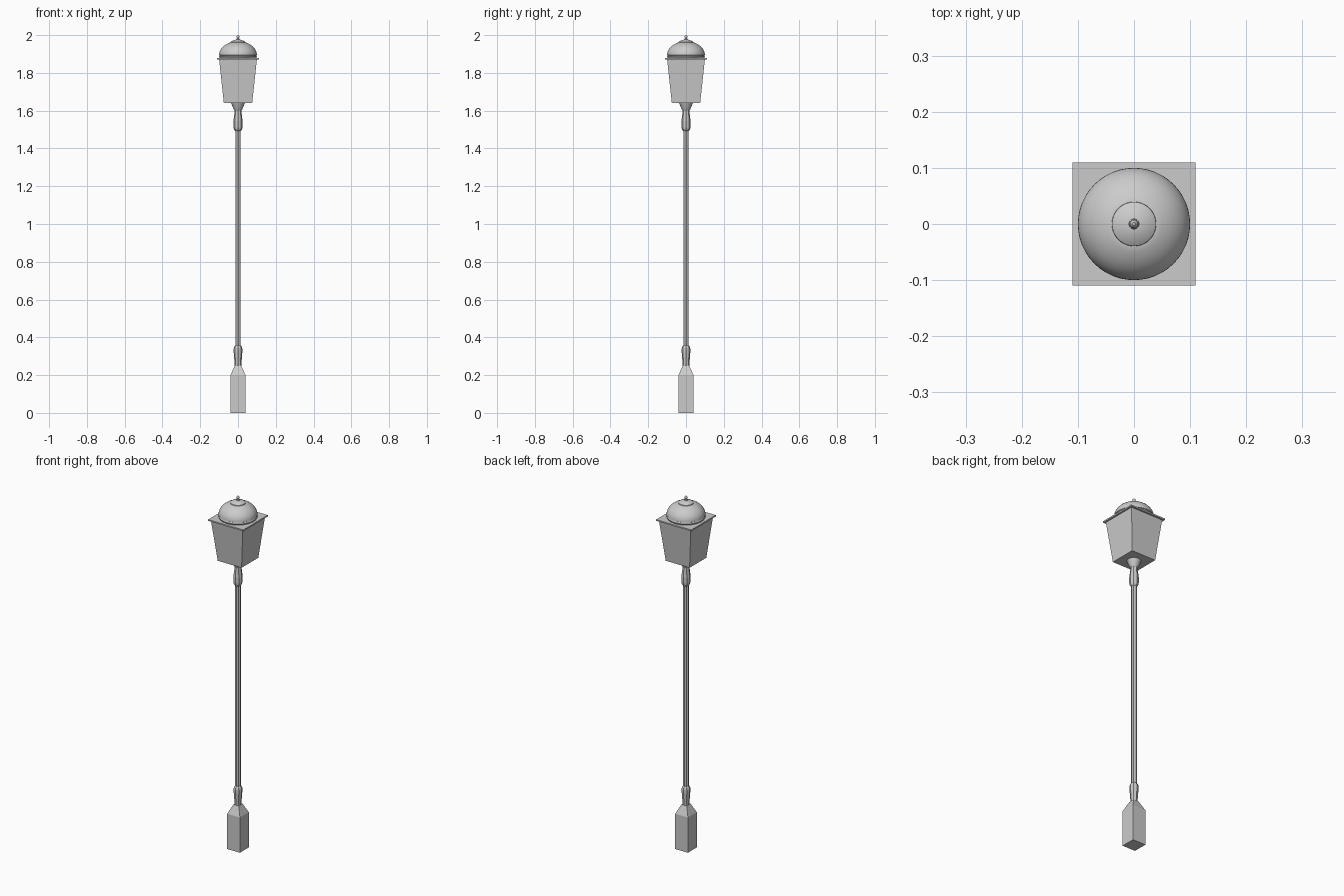
import bpy, bmesh, math

if "Cube" in bpy.data.objects:
    bpy.data.objects.remove(bpy.data.objects["Cube"])


def loft(name, rings, smooth=None):
    """Skin a stack of equal-length rings of points, capping both ends."""
    bm = bmesh.new()
    vr = [[bm.verts.new(p) for p in ring] for ring in rings]
    n = len(vr[0])
    for a, b in zip(vr, vr[1:]):
        for i in range(n):
            j = (i + 1) % n
            bm.faces.new((a[i], a[j], b[j], b[i]))
    bm.faces.new(vr[0][::-1])
    bm.faces.new(vr[-1])
    mesh = bpy.data.meshes.new(name)
    bm.to_mesh(mesh)
    bm.free()
    ob = bpy.data.objects.new(name, mesh)
    bpy.context.collection.objects.link(ob)
    if smooth:
        bpy.ops.object.select_all(action='DESELECT')
        ob.select_set(True)
        bpy.context.view_layer.objects.active = ob
        bpy.ops.object.shade_smooth_by_angle(angle=math.radians(smooth))
    return ob


def square(h, z):
    return [(-h, -h, z), (h, -h, z), (h, h, z), (-h, h, z)]


def circle(r, z, n=48, flute=0.0):
    """Circle; with flute > 0 every second point is pulled inwards."""
    return [(r * (1 - flute * (i % 2)) * math.cos(2 * math.pi * i / n),
             r * (1 - flute * (i % 2)) * math.sin(2 * math.pi * i / n), z)
            for i in range(n)]


def box_loft(name, profile):
    return loft(name, [square(h, z) for h, z in profile])


def turned(name, profile, n=48, flute=0.0, smooth=40):
    return loft(name, [circle(r, z, n, flute) for r, z in profile], smooth)


# Square pedestal with sloped shoulders
box_loft("pedestal", [(0.04, 0), (0.04, 0.2), (0.017, 0.25)])

# Fluted post
turned("post", [(0.0145, 0.24), (0.0145, 1.61)], 16, 0.18, None)

# Collars at the foot and head of the post
turned("lower_collar", [(0.017, 0.245), (0.023, 0.325), (0.023, 0.34),
                        (0.020, 0.35), (0.014, 0.357)], 16, 0.1, None)
turned("upper_collar", [(0.014, 1.492), (0.021, 1.5), (0.024, 1.512),
                        (0.024, 1.545), (0.018, 1.595), (0.018, 1.605)], 16, 0.1, None)

# Funnel under the lantern
turned("lantern_cup", [(0.018, 1.6), (0.024, 1.61), (0.037, 1.642)], 32)

# Tapered square lantern and its lid plate
box_loft("lantern_body", [(0.075, 1.64), (0.1, 1.872)])
box_loft("lid_plate", [(0.11, 1.87), (0.11, 1.878)])

# Domed roof with a rolled rim
rim = [(0.092, 1.876), (0.098, 1.88), (0.1, 1.886), (0.098, 1.891), (0.097, 1.893)]
dome = [(0.1 * math.cos(a), 1.895 + 0.072 * math.sin(a))
        for a in [math.radians(d) for d in range(0, 67, 6)]]
turned("dome_roof", rim + dome)

# Shallow cap and finial
turned("dome_cap", [(0.04, 1.958), (0.039, 1.964), (0.03, 1.97), (0.018, 1.974), (0.01, 1.976)])
turned("finial", [(0.01, 1.972), (0.009, 1.979), (0.005, 1.982), (0.006, 1.986),
                  (0.008, 1.99), (0.007, 1.996), (0.003, 2.0)], 24)
